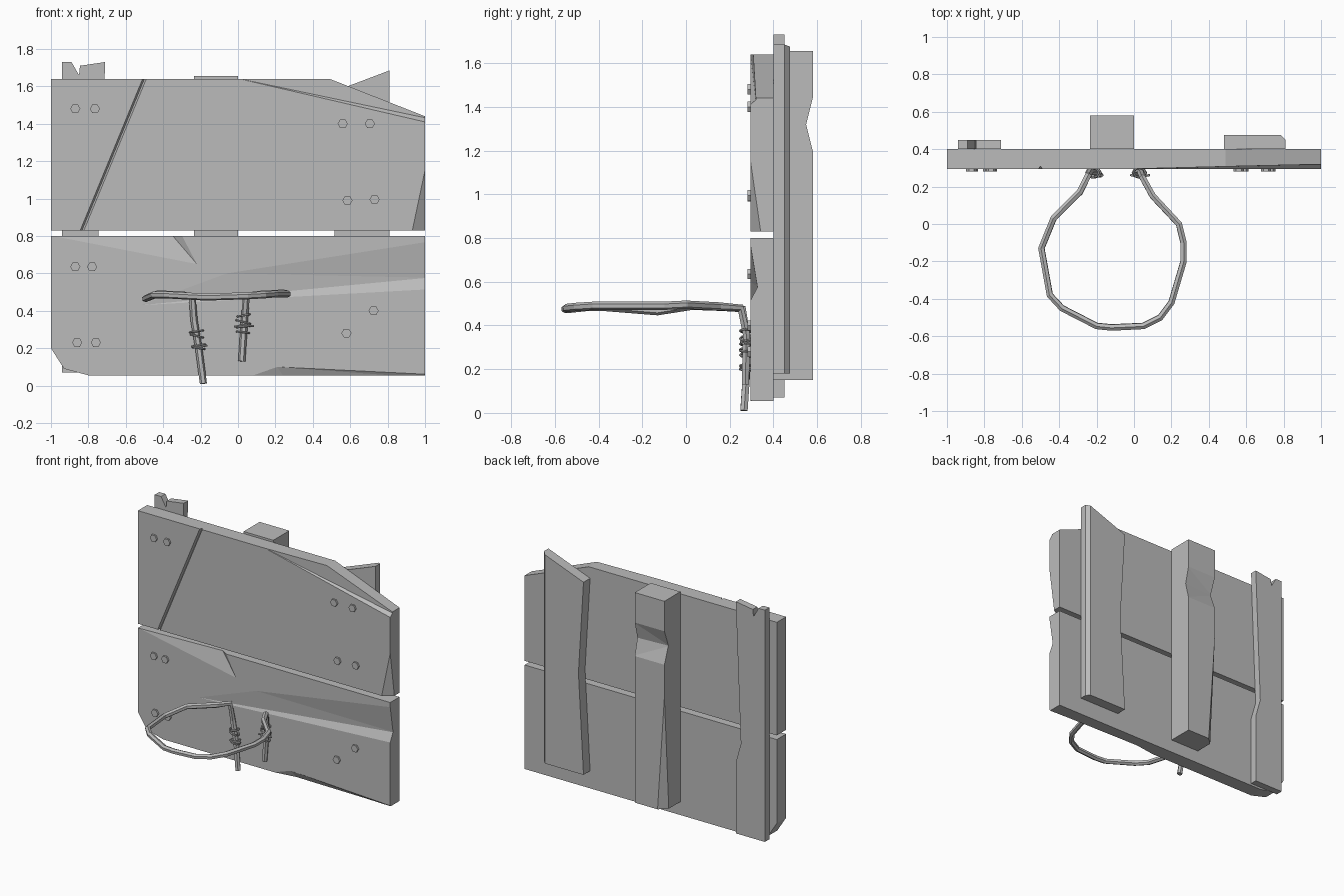
import bpy, bmesh, math
from mathutils import Vector

if "Cube" in bpy.data.objects:
    bpy.data.objects.remove(bpy.data.objects["Cube"], do_unlink=True)

FRONT, BACK = 0.295, 0.40

grey = bpy.data.materials.new("plain_grey")
grey.use_nodes = True
colour = (0.5, 0.5, 0.5, 1)
grey.diffuse_color = colour
for node in grey.node_tree.nodes:
    if node.type == 'BSDF_PRINCIPLED':
        node.inputs["Base Color"].default_value = colour
        node.inputs["Roughness"].default_value = 0.8


def finish(name, bm):
    bmesh.ops.recalc_face_normals(bm, faces=bm.faces)
    mesh = bpy.data.meshes.new(name)
    bm.to_mesh(mesh)
    bm.free()
    mesh.materials.append(grey)
    ob = bpy.data.objects.new(name, mesh)
    bpy.context.collection.objects.link(ob)
    return ob


def prism(name, outline, y0, y1):
    """Extrude an x-z outline from y0 to y1."""
    bm = bmesh.new()
    face = bm.faces.new([bm.verts.new((x, y0, z)) for x, z in outline])
    new = bmesh.ops.extrude_face_region(bm, geom=[face])["geom"]
    bmesh.ops.translate(bm, vec=(0, y1 - y0, 0),
                        verts=[v for v in new if isinstance(v, bmesh.types.BMVert)])
    return finish(name, bm)


def carve(ob, points):
    """Subtract the convex hull of the points."""
    bm = bmesh.new()
    for p in points:
        bm.verts.new(p)
    bmesh.ops.convex_hull(bm, input=bm.verts)
    cutter = finish("cutter", bm)
    cutter.hide_render = True
    mod = ob.modifiers.new("carve", 'BOOLEAN')
    mod.operation, mod.solver, mod.object = 'DIFFERENCE', 'EXACT', cutter
    bpy.context.view_layer.objects.active = ob
    bpy.ops.object.modifier_apply(modifier=mod.name)
    bpy.data.objects.remove(cutter, do_unlink=True)


def chip(ob, surface, deep):
    """Carve a facet: x-z points on the front face, x-y-z points inside."""
    points = [(x, y, z) for x, z in surface for y in (FRONT, 0.2)]
    carve(ob, points + deep)


def tube(name, paths, radius, cyclic=False):
    """Faceted bar along each path."""
    cu = bpy.data.curves.new(name, 'CURVE')
    cu.dimensions = '3D'
    cu.bevel_depth, cu.bevel_resolution, cu.use_fill_caps = radius, 1, True
    for path in paths:
        sp = cu.splines.new('POLY')
        sp.points.add(len(path) - 1)
        for pt, co in zip(sp.points, path):
            pt.co = (*co, 1)
        sp.use_cyclic_u, sp.use_smooth = cyclic, False
    cu.materials.append(grey)
    ob = bpy.data.objects.new(name, cu)
    bpy.context.collection.objects.link(ob)
    return ob


# Upper board, with its diagonal crack and split corners
upper = prism("upper_board", [(-1, .83), (1, .83), (1, 1.44), (.49, 1.64), (-1, 1.64)],
              FRONT, BACK)
chip(upper, [(-.852, .81), (-.832, .81), (-.486, 1.65), (-.506, 1.65)],
     [(-.842, .31, .81), (-.496, .31, 1.65)])
chip(upper, [(0, 1.642), (1.02, 1.405), (1.02, 1.7), (.3, 1.7)],
     [(1.02, .32, 1.428), (1.02, .32, 1.7), (.3, .303, 1.7)])
chip(upper, [(.93, .82), (1.01, .82), (1.01, 1.2)], [(1.01, .35, .82)])

# Lower board, with its long split and chips
lower = prism("lower_board", [(-1, .8), (1, .8), (1, .055), (-.8, .055), (-.93, .09),
                              (-1, .2)], FRONT, BACK)
chip(lower, [(1.02, .515), (-.52, .43), (-.06, .6), (1.02, .77)], [(1.02, .327, .577)])
chip(lower, [(-1, .802), (-.3, .802), (-.22, .65)], [(-.35, .325, .802)])
chip(lower, [(.08, .054), (.21, .1), (1.02, .06), (1.02, .04), (.1, .04)],
     [(.25, .325, .04), (1.02, .31, .04)])

# Rear planks
prism("notched_plank", [(-.94, .07), (-.71, .07), (-.71, .58), (-.75, .72), (-.71, 1.73),
                        (-.845, 1.71), (-.85, 1.66), (-.89, 1.73), (-.94, 1.73)],
      BACK, .45)
slanted = prism("slanted_plank", [(.48, .18), (.81, .18), (.81, 1.685), (.48, 1.56),
                                  (.52, .9)], BACK, .475)
carve(slanted, [(x, y, z) for x, y in ((.78, .48), (.82, .44), (.82, .48))
                for z in (.1, 1.8)])

# Rear post, notched and chamfered
post = prism("rear_post", [(-.235, .15), (0, .15), (0, 1.655), (-.235, 1.655)], BACK, .58)
carve(post, [(.01, .58, 1.44), (-.245, .58, 1.44), (.01, .58, 1.2), (-.245, .58, 1.2),
             (.01, .55, 1.32), (-.245, .535, 1.32), (.01, .7, 1.32), (-.245, .7, 1.32)])
carve(post, [(-.235, .58, .97), (-.18, .58, .14), (-.235, .53, .14),
             (-.4, .7, .97), (-.4, .7, .14)])

# Hexagonal bolt heads
bolts = [(-.87, 1.48), (-.765, 1.48), (.56, 1.4), (.705, 1.4), (.585, .99), (.73, .995),
         (-.87, .635), (-.78, .635), (-.86, .23), (-.76, .23), (.725, .4), (.58, .28)]
for i, (x, z) in enumerate(bolts):
    hexagon = [(x + .027 * math.cos(a * math.pi / 3), z + .027 * math.sin(a * math.pi / 3))
               for a in range(6)]
    prism(f"bolt_{i + 1}", hexagon, .282, .31)

# Bent hoop, with both ends turned down against the board
hoop = [(-.185, .265, .01), (-.21, .278, .2), (-.235, .278, .35), (-.245, .26, .475),
        (-.29, .17, .485), (-.43, .03, .49), (-.495, -.13, .465), (-.45, -.38, .485),
        (-.385, -.45, .485), (-.2, -.545, .475), (-.12, -.553, .475), (.05, -.545, .48),
        (.14, -.5, .485), (.2, -.42, .49), (.265, -.2, .49), (.265, -.1, .49),
        (.24, 0, .495), (.1, .15, .487), (.045, .25, .48), (.035, .277, .36),
        (.02, .272, .13)]
tube("hoop", [hoop], .019)


# Wire wound round both hoop ends
def loop(x, y, z, tilt, radius):
    turn = [a * math.tau / 8 for a in range(8)]
    return [(x + radius * math.cos(a), y + .026 * math.sin(a),
             z + tilt * math.cos(a)) for a in turn]


tube("wire_wraps", [loop(-.222, .274, .29, .005, .034), loop(-.22, .274, .265, -.008, .032),
                    loop(-.212, .274, .215, .006, .034), loop(-.21, .274, .2, -.004, .03),
                    loop(.03, .274, .375, .006, .032), loop(.028, .274, .34, -.01, .036),
                    loop(.028, .274, .315, .004, .034), loop(.026, .274, .285, -.004, .032)],
     .006, cyclic=True)
tube("wire_ends", [[(-.02, .262, .315), (.03, .252, .325), (.085, .262, .318)],
                   [(-.25, .262, .21), (-.21, .25, .205), (-.165, .262, .215)]], .006)
